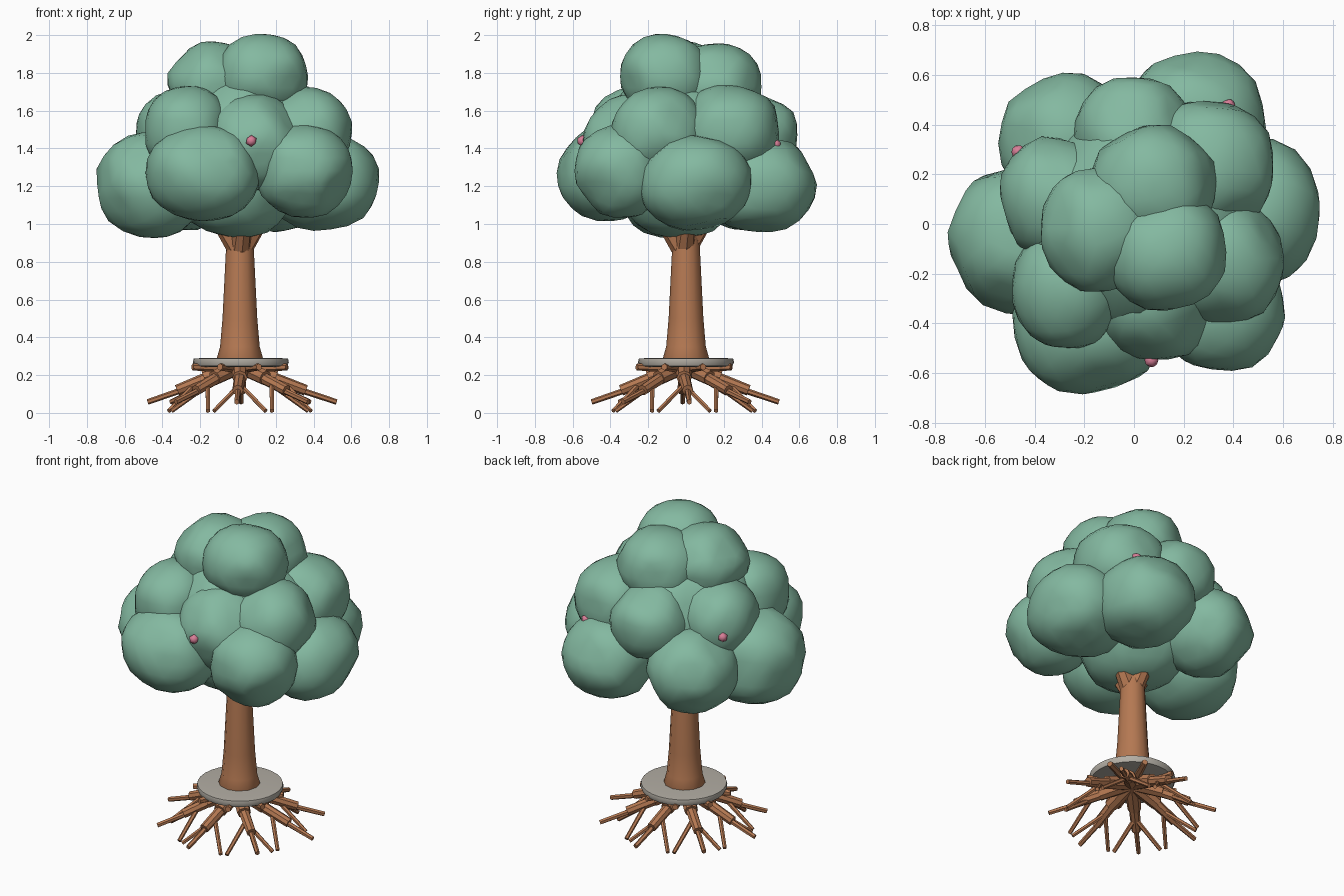
import bpy, bmesh, math, random
from mathutils import Vector, Matrix, noise

if "Cube" in bpy.data.objects:
    bpy.data.objects.remove(bpy.data.objects["Cube"])

random.seed(4)


def material(name, rgb):
    m = bpy.data.materials.new(name)
    m.diffuse_color = (*rgb, 1)
    m.use_nodes = True
    m.node_tree.nodes["Principled BSDF"].inputs["Base Color"].default_value = m.diffuse_color
    return m


LEAF = material("leaf green", (0.23, 0.485, 0.355))
BARK = material("bark brown", (0.46, 0.19, 0.085))
STONE = material("stone grey", (0.45, 0.42, 0.37))
PINK = material("blossom pink", (0.68, 0.21, 0.31))


def finish(name, bm, mat, angle=None):
    me = bpy.data.meshes.new(name)
    bm.to_mesh(me)
    bm.free()
    ob = bpy.data.objects.new(name, me)
    bpy.context.collection.objects.link(ob)
    me.materials.append(mat)
    if angle:
        bpy.context.view_layer.objects.active = ob
        ob.select_set(True)
        bpy.ops.object.shade_smooth_by_angle(angle=math.radians(angle))
        ob.select_set(False)
    return ob


def limb(bm, a, b, r1, r2, sides=8):
    """Tapered capped stick from a to b."""
    a, b = Vector(a), Vector(b)
    d = b - a
    mat = Matrix.Translation((a + b) / 2) @ d.to_track_quat('Z', 'Y').to_matrix().to_4x4()
    bmesh.ops.create_cone(bm, cap_ends=True, segments=sides, radius1=r1,
                          radius2=r2, depth=d.length, matrix=mat)


def lathe(bm, profile, sides, x=0.0):
    """Closed revolved solid from (radius, z) rings."""
    rings = [[bm.verts.new((x + r * math.cos(2 * math.pi * i / sides),
                            r * math.sin(2 * math.pi * i / sides), z))
              for i in range(sides)] for r, z in profile]
    for lo, hi in zip(rings, rings[1:]):
        for i in range(sides):
            j = (i + 1) % sides
            bm.faces.new((lo[i], lo[j], hi[j], hi[i]))
    bm.faces.new(rings[0][::-1])
    bm.faces.new(rings[-1])


def polar(r, deg, z):
    t = math.radians(deg)
    return (0.01 + r * math.cos(t), -0.01 + r * math.sin(t), z)


# Leaf clumps: centre x, y, z, then radii x, y, z
clumps = [
    # bottom ring and core
    (-0.18, -0.39, 1.27, 0.30, 0.29, 0.25), (0.35, -0.34, 1.28, 0.25, 0.25, 0.24),
    (-0.44, -0.06, 1.21, 0.31, 0.30, 0.28), (0.45, 0.05, 1.22, 0.30, 0.30, 0.25),
    (0.25, 0.39, 1.21, 0.28, 0.30, 0.25), (-0.28, 0.33, 1.22, 0.26, 0.27, 0.25),
    (0.00, -0.03, 1.20, 0.32, 0.32, 0.27),
    # middle ring
    (-0.27, -0.25, 1.49, 0.22, 0.25, 0.24), (0.09, -0.29, 1.43, 0.25, 0.26, 0.25),
    (0.35, -0.15, 1.48, 0.25, 0.25, 0.24), (0.30, 0.23, 1.49, 0.26, 0.27, 0.24),
    (0.00, 0.34, 1.47, 0.24, 0.25, 0.23), (-0.31, 0.11, 1.47, 0.23, 0.24, 0.24),
    # filling behind the seams
    (0.02, 0.00, 1.45, 0.45, 0.43, 0.36),
    # crown
    (0.13, -0.11, 1.78, 0.24, 0.24, 0.22), (-0.13, -0.02, 1.74, 0.24, 0.26, 0.22),
    (0.08, 0.16, 1.73, 0.25, 0.24, 0.22),
]
for n, (x, y, z, rx, ry, rz) in enumerate(clumps):
    bm = bmesh.new()
    bmesh.ops.create_icosphere(bm, subdivisions=3, radius=1)
    turn = Matrix.Rotation(random.uniform(0, 6.28), 3, 'Z')
    # cut the ball with a few random planes, for a chiselled lump
    cuts = [Vector((random.gauss(0, 1), random.gauss(0, 1),
                    random.gauss(0, 1))).normalized() for _ in range(9)]
    for v in bm.verts:
        p = turn @ v.co.normalized()
        p /= sum(abs(c) ** 2.2 for c in p) ** (1 / 2.2)
        p *= 1.015 + 0.05 * noise.noise(p * 1.6 + Vector((n * 7.3, 0, 0)))
        for c in cuts:
            over = p.dot(c) - 0.93
            if over > 0:
                p -= c * over * 0.8
        v.co = (x + rx * p.x, y + ry * p.y, z + rz * p.z)
    finish(f"leaf_clump_{n + 1}", bm, LEAF, 60)

# Trunk with flared foot
bm = bmesh.new()
lathe(bm, [(0.09, 0.20), (0.125, 0.28), (0.105, 0.35),
           (0.092, 0.50), (0.072, 0.90), (0.06, 1.0)], 12, 0.01)
finish("trunk", bm, BARK, 40)

# Branches spreading into the leaves
bm = bmesh.new()
for k in range(4):
    limb(bm, polar(0.02, 90 * k + 10, 0.88), polar(0.15, 90 * k + 10, 1.08), 0.055, 0.04)
finish("branches", bm, BARK, 40)

# Stone disc at the foot of the trunk
bm = bmesh.new()
lathe(bm, [(0.21, 0.243), (0.246, 0.248), (0.254, 0.268),
           (0.250, 0.287), (0.20, 0.291)], 28, 0.015)
finish("ground_disc", bm, STONE, 50)

# Roots: eight main arms, each tapering in steps with two side twigs
bm = bmesh.new()
for k in range(8):
    a = 45 * k
    e = random.uniform(-4, 4)
    s = random.uniform(0.96, 1.03)
    limb(bm, polar(0.02, a, 0.245), polar(0.19, a, 0.185), 0.046, 0.04)
    limb(bm, polar(0.16, a, 0.19), polar(0.34 * s, a + e, 0.12), 0.032, 0.029)
    limb(bm, polar(0.31 * s, a + e, 0.122), polar(0.50 * s, a + e, 0.06), 0.016, 0.014, 6)
    for side in (-1, 1):
        limb(bm, polar(0.24, a, 0.15), polar(0.40, a + side * 20, 0.015), 0.014, 0.012, 6)
    # short stub right under the disc
    limb(bm, polar(0.03, a + 22, 0.235), polar(0.27, a + 22, 0.243), 0.026, 0.018, 6)
finish("roots", bm, BARK, 40)

# Small blossoms on the leaves
for n, p in enumerate([(0.07, -0.548, 1.44), (-0.465, 0.29, 1.46), (0.38, 0.475, 1.42)]):
    bm = bmesh.new()
    bmesh.ops.create_icosphere(bm, subdivisions=1, radius=0.031,
                               matrix=Matrix.Translation(p))
    finish(f"blossom_{n + 1}", bm, PINK, 60)

# Rest the lowest root tips on z = 0
low = min(v.co.z for v in bpy.data.objects["roots"].data.vertices)
for v in bpy.data.objects["roots"].data.vertices:
    if v.co.z < 0.1:
        v.co.z -= low * (0.1 - v.co.z) / (0.1 - low)
